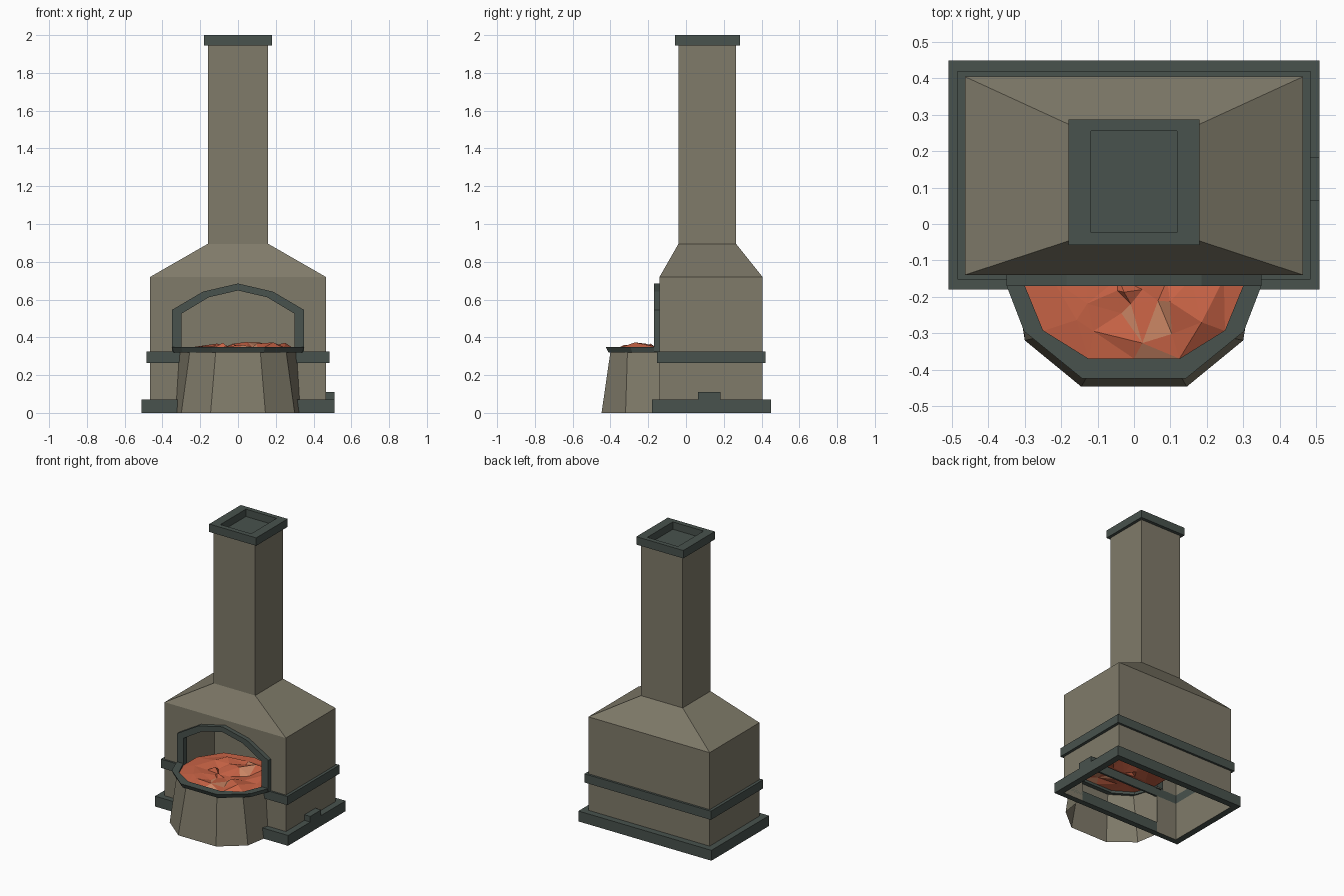
import bpy, bmesh, random
from mathutils import Vector

random.seed(4)
cube = bpy.data.objects.get("Cube")
if cube:
    bpy.data.objects.remove(cube, do_unlink=True)


def material(name, rgb):
    m = bpy.data.materials.new(name)
    m.use_nodes = True
    m.diffuse_color = (*rgb, 1)
    bsdf = m.node_tree.nodes["Principled BSDF"]
    bsdf.inputs["Base Color"].default_value = (*rgb, 1)
    bsdf.inputs["Roughness"].default_value = 0.9
    return m


STONE = material("warm grey stone", (0.215, 0.197, 0.143))
IRON = material("dark green iron", (0.065, 0.084, 0.074))
EMBER = material("orange ember", (0.58, 0.125, 0.06))
GLOW = material("pale ember", (0.6, 0.24, 0.13))


def finish(bm, name, *mats, up=False):
    """Weld, orient the faces and turn the mesh into an object."""
    bmesh.ops.remove_doubles(bm, verts=bm.verts, dist=0.0005)
    bmesh.ops.recalc_face_normals(bm, faces=bm.faces)
    bm.normal_update()
    if up and sum(f.normal.z for f in bm.faces) < 0:
        bmesh.ops.reverse_faces(bm, faces=bm.faces)
    me = bpy.data.meshes.new(name)
    bm.to_mesh(me)
    bm.free()
    for m in mats:
        me.materials.append(m)
    ob = bpy.data.objects.new(name, me)
    bpy.context.collection.objects.link(ob)
    return ob


def loft(bm, rings, closed=True, wrap=False):
    """Bridge successive point rings with quads."""
    rows = [[bm.verts.new(p) for p in r] for r in rings]
    if wrap:
        rows.append(rows[0])
    for a, b in zip(rows, rows[1:]):
        n = len(a)
        for i in range(n if closed else n - 1):
            j = (i + 1) % n
            bm.faces.new((a[i], a[j], b[j], b[i]))
    return rows


def rect(x, y0, y1, z):
    return [(x, y0, z), (x, y1, z), (-x, y1, z), (-x, y0, z)]


def mirrored(half):
    """Complete a right-hand half outline; a point at x = 0 is kept once."""
    return half + [(-x, v) for x, v in reversed(half) if x > 0]


def flat(outline, z):
    return [(x, y, z) for x, y in outline]


def upright(outline, y):
    return [(x, y, z) for x, z in outline]


# Stone body: hood and chimney, with an arched opening down to the ground
LEFT, FRONT, BACK = 0.465, -0.14, 0.405
CHIMNEY = (0.16, -0.04, 0.265)
bm = bmesh.new()
loft(bm, [rect(LEFT, FRONT, BACK, z) for z in (0, 0.72)], closed=False)
loft(bm, [rect(LEFT, FRONT, BACK, 0.72), rect(*CHIMNEY, 0.895), rect(*CHIMNEY, 1.95)])
wall_edge = mirrored([(LEFT, 0), (LEFT, 0.72), (0.16, 0.72), (0, 0.72)])
opening = mirrored([(0.31, 0), (0.31, 0.535), (0.165, 0.62), (0, 0.66)])
loft(bm, [upright(wall_edge, FRONT), upright(opening, FRONT)], closed=False)
finish(bm, "stone_body", STONE)


# Iron bands around the body and the chimney cap
def band(name, outer, inner, z0, z1):
    bm = bmesh.new()
    loft(bm, [rect(*outer, z0), rect(*outer, z1), rect(*inner, z1), rect(*inner, z0)], wrap=True)
    return finish(bm, name, IRON)


BODY = (LEFT, FRONT, BACK)
band("base_plinth", (0.51, -0.18, 0.45), BODY, 0, 0.072)
band("middle_band", (0.485, -0.153, 0.42), BODY, 0.265, 0.325)
band("chimney_cap", (0.18, -0.058, 0.287), (0.118, -0.024, 0.255), 1.945, 2)

# Floor that closes the flue
bm = bmesh.new()
bm.faces.new([bm.verts.new(p) for p in rect(*CHIMNEY, 1.949)])
finish(bm, "flue_floor", IRON, up=True)

# Raised block on the plinth
bm = bmesh.new()
bmesh.ops.create_cube(bm, size=1)
for v in bm.verts:
    v.co = Vector((0.4875, 0.123, 0.091)) + v.co * Vector((0.045, 0.12, 0.04))
finish(bm, "plinth_block", IRON)

# Arched iron frame around the opening
outer = mirrored([(0.35, 0.325), (0.35, 0.545), (0.185, 0.642), (0, 0.685)])
inner = mirrored([(0.3, 0.325), (0.3, 0.525), (0.155, 0.612), (0, 0.648)])
bm = bmesh.new()
loft(bm, [upright(outer, -0.17), upright(outer, -0.13),
          upright(inner, -0.13), upright(inner, -0.17)], closed=False, wrap=True)
finish(bm, "arch_frame", IRON)

# Faceted stone hearth, open inside
foot = mirrored([(0.33, -0.14), (0.3, -0.32), (0.145, -0.447)])
head = mirrored([(0.31, -0.14), (0.255, -0.31), (0.118, -0.4)])
bm = bmesh.new()
loft(bm, [flat(foot, 0), flat(head, 0.325)], closed=False)
finish(bm, "hearth", STONE)

# Iron rim on the hearth
rim_out = mirrored([(0.35, -0.132), (0.35, -0.17), (0.302, -0.295), (0.142, -0.425)])
rim_low = mirrored([(0.34, -0.132), (0.34, -0.17), (0.293, -0.285), (0.137, -0.41)])
rim_in = mirrored([(0.3, -0.132), (0.3, -0.17), (0.25, -0.292), (0.125, -0.37)])
bm = bmesh.new()
loft(bm, [flat(rim_low, 0.32), flat(rim_out, 0.35), flat(rim_in, 0.35), flat(rim_in, 0.32)],
     closed=False, wrap=True)
finish(bm, "hearth_rim", IRON)

# Bed of embers: jagged rings of the bed outline
bed = mirrored([(0, -0.37), (0.125, -0.37), (0.25, -0.294), (0.3, -0.17),
                (0.3, -0.02), (0.2, 0.13), (0, 0.18)])
bed = bed[:7] + [p for p in bed[7:] if abs(p[0]) > 0.01]
bm = bmesh.new()
rings = []
for scale in (1, 0.75, 0.5, 0.25):
    wobble = 0 if scale == 1 else 0.03
    rings.append([(x * scale + random.uniform(-wobble, wobble),
                   -0.1 + (y + 0.1) * scale + random.uniform(-wobble, wobble),
                   0.338 if scale == 1 else random.uniform(0.335, 0.376)) for x, y in bed])
rows = loft(bm, rings)
bm.faces.new(rows[-1])
bmesh.ops.triangulate(bm, faces=bm.faces)
for f in bm.faces:
    c = f.calc_center_median()
    f.material_index = int(abs(c.x - 0.04) < 0.06 and random.random() < 0.5)
finish(bm, "embers", EMBER, GLOW, up=True)
